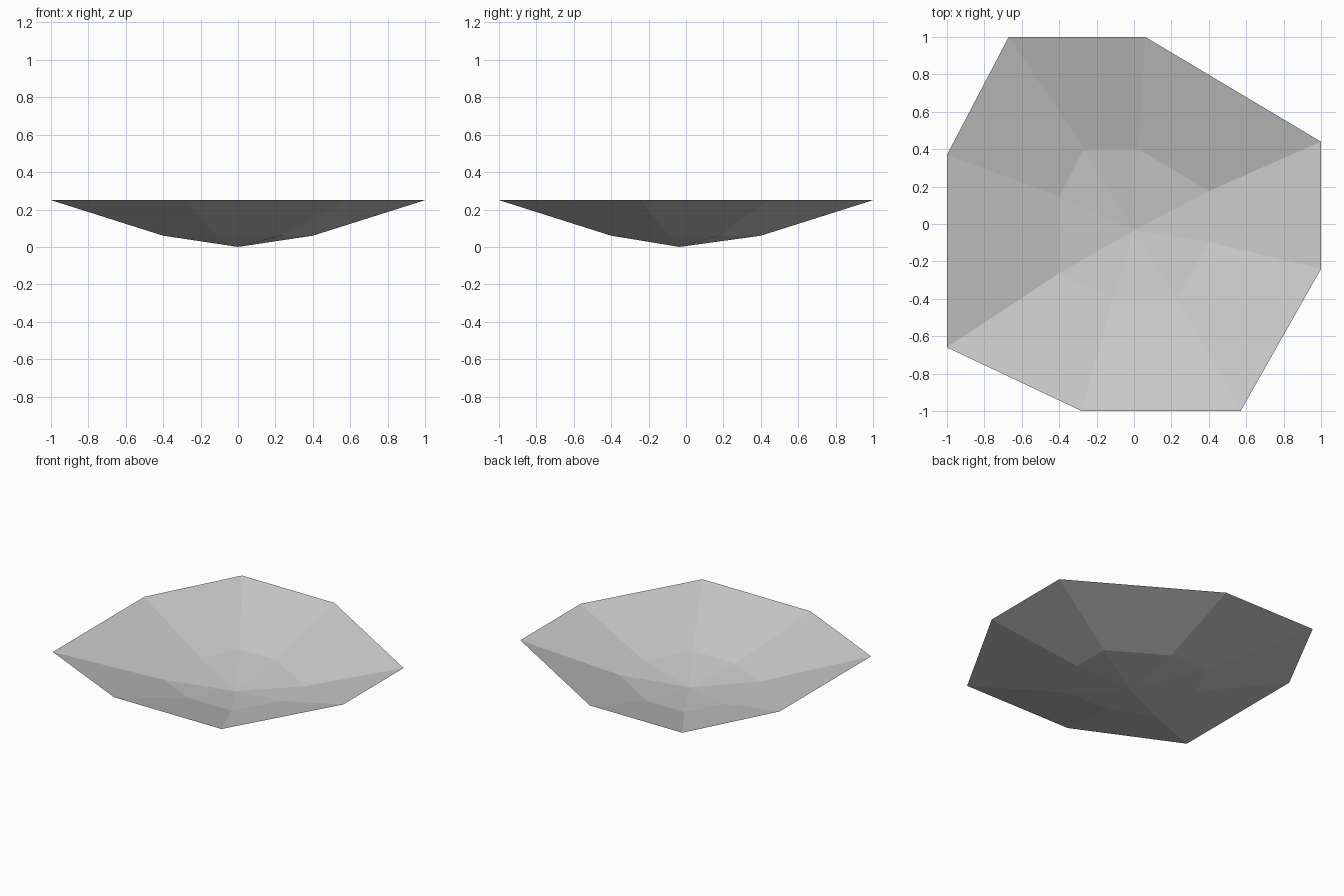
import bpy
import bmesh

cube = bpy.data.objects.get("Cube")
if cube:
    bpy.data.objects.remove(cube, do_unlink=True)

# Plain grey material
GREY = (0.6, 0.6, 0.6, 1.0)
mat = bpy.data.materials.new("grey")
mat.use_nodes = True
mat.diffuse_color = GREY
mat.node_tree.nodes["Principled BSDF"].inputs["Base Color"].default_value = GREY

# Irregular eight-sided rim, counter-clockwise from above
RIM = [(-0.67, 1), (-1, 0.37), (-1, -0.66), (-0.28, -1),
       (0.57, -1), (1, -0.24), (1, 0.44), (0.06, 1)]
RIM_HEIGHT = 0.25
BASE_HEIGHT = 0.06
BASE_SCALE = 0.4

bm = bmesh.new()


def ring(scale, height):
    return [bm.verts.new((x * scale, y * scale, height)) for x, y in RIM]


rim = ring(1, RIM_HEIGHT)
base = ring(BASE_SCALE, BASE_HEIGHT)
tip = bm.verts.new((0, -0.035, 0))

# Sloping wall and shallow pointed bottom, open at the top
count = len(RIM)
for i in range(count):
    j = (i + 1) % count
    bm.faces.new((rim[j], rim[i], base[i], base[j]))
    bm.faces.new((base[j], base[i], tip))

mesh = bpy.data.meshes.new("shallow_bowl")
bm.to_mesh(mesh)
bm.free()
mesh.materials.append(mat)
bowl = bpy.data.objects.new("shallow_bowl", mesh)
bpy.context.collection.objects.link(bowl)
